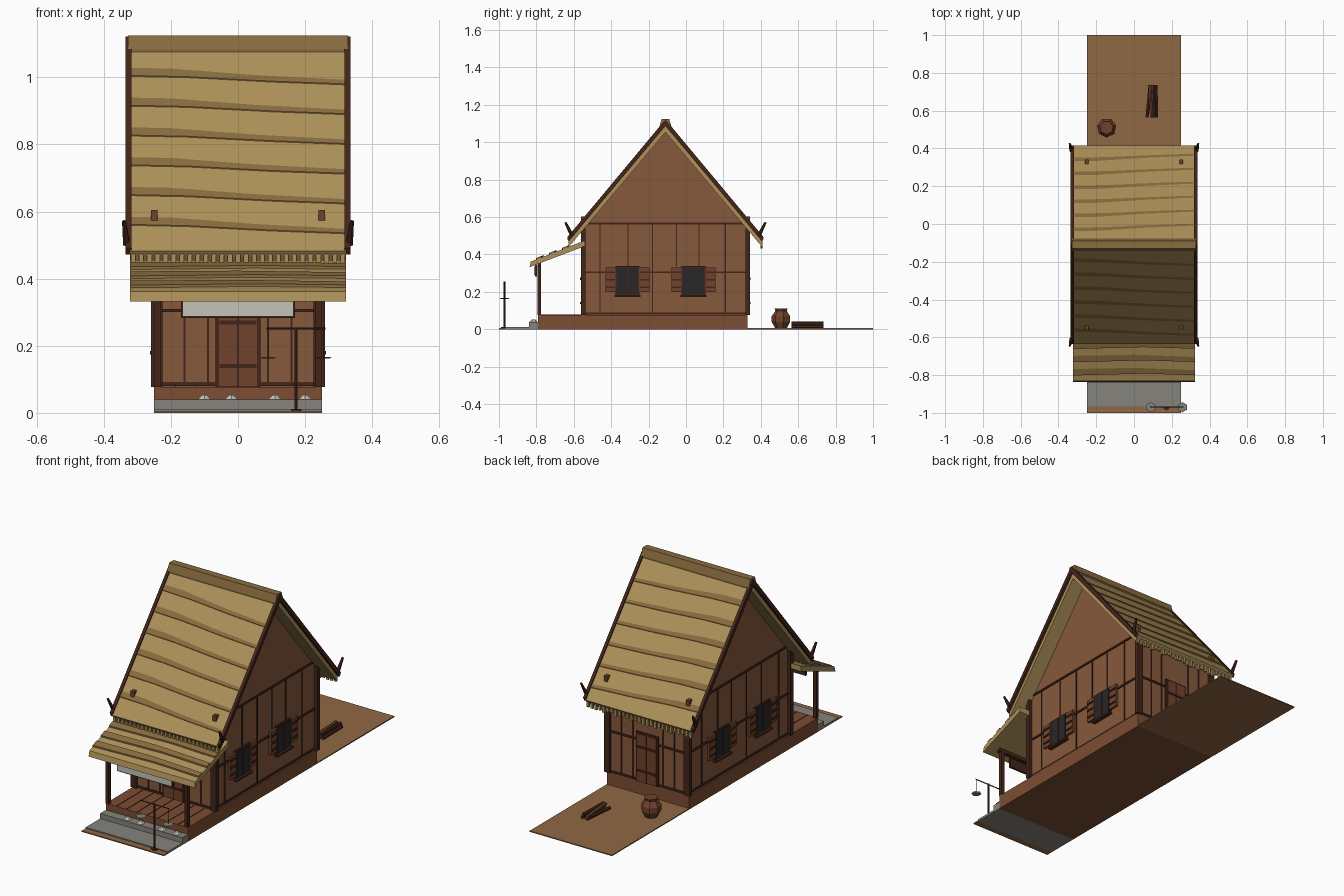
import bpy, bmesh, math, random
from mathutils import Vector

if "Cube" in bpy.data.objects:
    bpy.data.objects.remove(bpy.data.objects["Cube"])

random.seed(4)


def mat(name, c):
    m = bpy.data.materials.new(name)
    m.diffuse_color = (*c, 1)
    m.use_nodes = True
    m.node_tree.nodes["Principled BSDF"].inputs["Base Color"].default_value = m.diffuse_color
    return m


THATCH = mat("thatch", (0.42, 0.28, 0.10))
THATCH_D = mat("dark_thatch", (0.25, 0.15, 0.05))
WOOD = mat("wall_wood", (0.24, 0.10, 0.045))
PLINTH = mat("plinth_wood", (0.20, 0.075, 0.033))
DARK = mat("dark_wood", (0.055, 0.018, 0.01))
SHUT = mat("shutter_wood", (0.16, 0.055, 0.025))
EARTH = mat("earth", (0.28, 0.14, 0.06))
STONE = mat("stone", (0.24, 0.23, 0.20))
PALE = mat("pale_board", (0.55, 0.55, 0.48))
GLASS = mat("window_dark", (0.02, 0.02, 0.022))


def finish(name, bm, m):
    bmesh.ops.recalc_face_normals(bm, faces=bm.faces)
    me = bpy.data.meshes.new(name)
    bm.to_mesh(me)
    bm.free()
    me.materials.append(m)
    ob = bpy.data.objects.new(name, me)
    bpy.context.collection.objects.link(ob)
    return ob


def extrude(name, pts, vec, m):
    """Flat polygon pushed along a vector."""
    bm = bmesh.new()
    f = bm.faces.new([bm.verts.new(p) for p in pts])
    r = bmesh.ops.extrude_face_region(bm, geom=[f])
    bmesh.ops.translate(bm, vec=vec, verts=[g for g in r["geom"] if isinstance(g, bmesh.types.BMVert)])
    return finish(name, bm, m)


def box(name, x0, x1, y0, y1, z0, z1, m):
    return extrude(name, [(x0, y0, z0), (x1, y0, z0), (x1, y1, z0), (x0, y1, z0)], (0, 0, z1 - z0), m)


def prism(name, yz, x0, x1, m):
    return extrude(name, [(x0, y, z) for y, z in yz], (x1 - x0, 0, 0), m)


def rod(name, a, b, r, m, n=6, r2=None):
    a, b = Vector(a), Vector(b)
    bm = bmesh.new()
    bmesh.ops.create_cone(bm, cap_ends=True, segments=n, radius1=r, radius2=r if r2 is None else r2,
                          depth=(b - a).length)
    ob = finish(name, bm, m)
    ob.location = (a + b) / 2
    ob.rotation_euler = (b - a).to_track_quat('Z', 'Y').to_euler()
    return ob


# ground strips, plinth and steps
box("back_yard", -0.25, 0.25, 0.33, 1.0, 0, 0.006, EARTH)
box("front_earth_strip", -0.25, 0.25, -1.0, -0.965, 0, 0.006, EARTH)
box("front_paving", -0.25, 0.25, -0.965, -0.79, 0, 0.012, STONE)
box("front_step", -0.25, 0.25, -0.84, -0.79, 0, 0.04, STONE)
box("plinth", -0.25, 0.25, -0.79, 0.33, 0, 0.077, PLINTH)
for i in range(1, 8):
    x = -0.25 + i * 0.0625
    box("porch_floor_gap", x - 0.002, x + 0.002, -0.785, -0.56, 0.077, 0.079, DARK)
for x in (-0.10, -0.02, 0.11, 0.20):
    rod("step_stone", (x, -0.815, 0.04), (x, -0.815, 0.053), 0.022, PALE, 6, 0.008)

# walls with gable profile
CY, WX = -0.11, 0.24
prism("house_walls", [(-0.55, 0.077), (0.33, 0.077), (0.33, 0.54), (CY, 1.065), (-0.55, 0.54)], -WX, WX, WOOD)

for s in (-1, 1):
    def sbox(name, y0, y1, z0, z1, d, m):
        box(name, *sorted((s * (WX - 0.004), s * (WX + d))), y0, y1, z0, z1, m)

    # side rails, plank battens and corner posts
    for z in (0.085, 0.305, 0.565):
        sbox("side_rail", -0.55, 0.33, z - 0.005, z + 0.005, 0.006, DARK)
    for y in (-0.46, -0.31, -0.18, -0.05, 0.07, 0.21):
        sbox("plank_batten", y - 0.003, y + 0.003, 0.09 if abs(y - 0.005) > 0.1 and y != -0.31 else 0.335,
             0.565, 0.004, DARK)
    for y in (-0.55, 0.33):
        x0, x1 = sorted((s * 0.225, s * 0.26))
        box("corner_post", x0, x1, y - 0.012, y + 0.012, 0.077, 0.54, DARK)
    # windows with slatted shutters
    for c in (-0.313, 0.04):
        sbox("window_frame", c - 0.064, c + 0.064, 0.182, 0.338, 0.009, DARK)
        sbox("window_pane", c - 0.056, c + 0.056, 0.19, 0.33, 0.012, GLASS)
        sbox("window_mullion", c - 0.003, c + 0.003, 0.19, 0.33, 0.015, DARK)
        sbox("window_sill", c - 0.07, c + 0.07, 0.174, 0.184, 0.022, DARK)
        for k in (-1, 1):
            m = c + k * 0.09
            sbox("shutter", m - 0.027, m + 0.027, 0.20, 0.33, 0.013, SHUT)
            for z in (0.225, 0.265, 0.305):
                sbox("shutter_slat", m - 0.024, m + 0.024, z - 0.004, z + 0.004, 0.018, DARK)

# front and back walls: rails, battens and doors
for y, k in ((-0.55, -1), (0.33, 1)):
    def fbox(name, x0, x1, z0, z1, d, m):
        box(name, x0, x1, *sorted((y - k * 0.004, y + k * d)), z0, z1, m)

    for z in (0.085, 0.305):
        fbox("end_rail", -WX, WX, z - 0.005, z + 0.005, 0.006, DARK)
    for x in (-0.16, -0.09, 0.09, 0.16):
        fbox("end_batten", x - 0.003, x + 0.003, 0.09, 0.50, 0.004, DARK)
    fbox("door_frame", -0.067, 0.067, 0.077, 0.35, 0.008, DARK)
    for s in (-1, 1):
        x0, x1 = sorted((s * 0.003, s * 0.057))
        fbox("door_leaf", x0, x1, 0.08, 0.34, 0.012, SHUT)
    for z in (0.14, 0.27):
        fbox("door_bar", -0.055, 0.055, z - 0.006, z + 0.006, 0.016, DARK)

# main thatched roof: two slabs, darker layer streaks, eave fringe
APEX, SL, EY, RX = 1.112, 1.2, 0.525, 0.322


def slope(t, k, up=0.0):
    return (CY + k * t, APEX - SL * t + up)


for k in (-1, 1):
    prism("roof_slope", [slope(0, k), slope(EY, k), slope(EY - 0.02, k, -0.052), slope(0, k, -0.058)], -RX, RX, THATCH)
    prism("ridge_side_strip", [slope(0, k, 0.008), slope(0.03, k, 0.008), slope(0.03, k), slope(0, k)],
          -RX, RX, THATCH_D)
    for i in range(6):
        t = 0.078 + i * 0.074
        outline = [(-RX, t - 0.006), (-0.2, t - 0.004), (0.05, t + 0.012), (RX, t + 0.024),
                   (RX, t + 0.034), (0.1, t + 0.027), (-0.15, t + 0.016), (-RX, t + 0.013)]
        extrude("thatch_streak", [(x, *slope(v, k, -0.002)) for x, v in outline], (0, 0, 0.005), THATCH_D)
    ey, ez = slope(EY - 0.012, k)
    for i in range(27):
        x = -0.312 + i * 0.024
        d = random.uniform(0.022, 0.04)
        box("eave_fringe", x - 0.007, x + 0.007, ey - 0.006, ey + 0.006, ez - 0.025 - d, ez - 0.02, THATCH)
    for s in (-1, 1):
        # bargeboards with upturned tips, and roof pegs
        x0, x1 = sorted((s * 0.318, s * 0.335))
        prism("bargeboard", [slope(0, k, 0.01), slope(EY, k, 0.01), slope(EY - 0.01, k, -0.022), slope(0, k, -0.025)],
              x0, x1, DARK)
        y0, z0 = slope(EY - 0.025, k, -0.01)
        rod("eave_horn", (s * 0.332, y0, z0), (s * 0.34, y0 + k * 0.035, z0 + 0.07), 0.011, DARK, 6, 0.006)
        y0, z0 = slope(0.44, k)
        box("roof_peg", s * 0.25 - 0.01, s * 0.25 + 0.01, y0 - 0.012, y0 + 0.012, z0 - 0.01, z0 + 0.02, SHUT)
prism("ridge_cap", [(CY - 0.02, 1.125), (CY + 0.02, 1.125), (CY + 0.032, 1.085), (CY - 0.032, 1.085)],
      -0.328, 0.328, THATCH_D)

# porch roof, streaks, beam, rafters and posts
prism("porch_roof", [(-0.54, 0.475), (-0.83, 0.362), (-0.837, 0.332), (-0.54, 0.445)], -RX, RX, THATCH)


def pz(y):
    return 0.362 + (y + 0.83) * 0.39


for y in (-0.78, -0.71, -0.64):
    outline = [(-RX, y + 0.012), (0.0, y + 0.018), (RX, y + 0.006), (RX, y - 0.02), (0.05, y - 0.012), (-RX, y - 0.022)]
    extrude("porch_streak", [(x, v, pz(v) - 0.002) for x, v in outline], (0, 0, 0.01), THATCH_D)
box("porch_beam", -0.26, 0.26, -0.795, -0.775, 0.335, 0.355, DARK)
for s in (-1, 1):
    x = s * 0.24
    box("porch_post", x - 0.01, x + 0.01, -0.795, -0.775, 0.077, 0.355, DARK)

# blank hanging board under the porch eave
box("board_frame", -0.17, 0.17, -0.808, -0.796, 0.283, 0.343, DARK)
box("board_face", -0.164, 0.164, -0.812, -0.80, 0.289, 0.337, PALE)

# balance scale out front
PX, PY = 0.173, -0.97
rod("scale_foot", (PX, PY, 0), (PX, PY, 0.012), 0.018, DARK)
rod("scale_pole", (PX, PY, 0.0), (PX, PY, 0.255), 0.005, DARK)
rod("scale_arm", (PX - 0.088, PY, 0.252), (PX + 0.088, PY, 0.252), 0.003, DARK)
for s in (-1, 1):
    x = PX + s * 0.083
    rod("scale_pan", (x, PY, 0.162), (x, PY, 0.167), 0.02, STONE, 6, 0.027)
    rod("scale_cord", (x, PY, 0.166), (x, PY, 0.252), 0.001, DARK, 4)

# clay jar in the back yard: faceted lathe
rings = [(0.032, 0.004), (0.052, 0.04), (0.052, 0.07), (0.032, 0.098), (0.036, 0.11)]
for (r1, z1), (r2, z2) in zip(rings, rings[1:]):
    rod("clay_jar", (-0.145, 0.51, z1), (-0.145, 0.51, z2), r1, SHUT, 7, r2)

# firewood stack
for i, (x, z) in enumerate(((0.077, 0.015), (0.097, 0.015), (0.118, 0.015), (0.088, 0.031), (0.108, 0.031))):
    d = random.uniform(-0.008, 0.008)
    rod("firewood_log", (x - d, 0.565, z), (x + d, 0.735, z), 0.0095, SHUT if i % 2 else DARK, 6)
